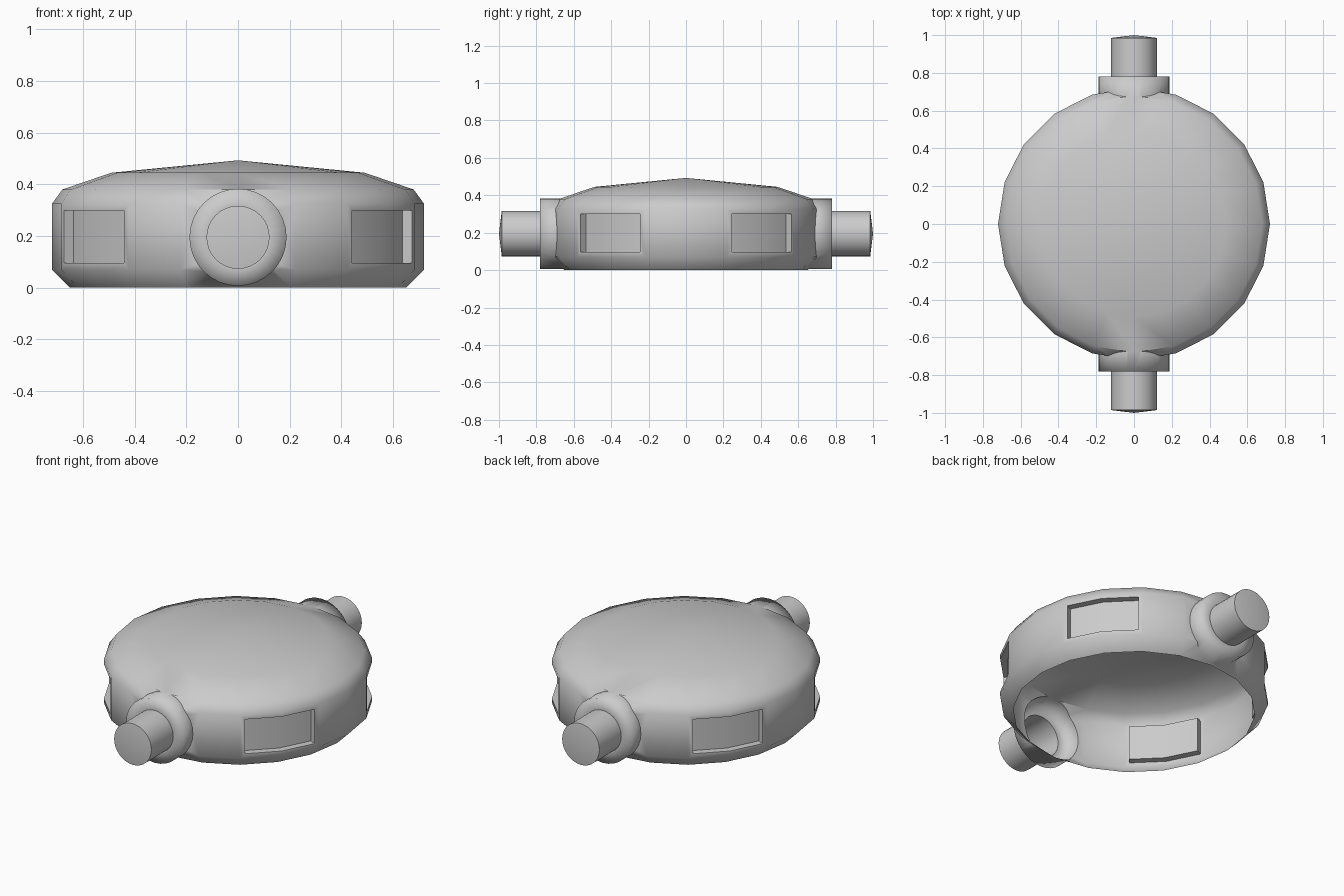
import bpy, bmesh, math
from mathutils import Matrix, Vector

cube = bpy.data.objects.get("Cube")
if cube:
    bpy.data.objects.remove(cube)

AXIS_Z = 0.195        # height of the pipe axis
COLLAR_END = 0.78     # where the collar stops and the pipe starts

grey = bpy.data.materials.new("plain grey")
grey.use_nodes = True
grey.diffuse_color = (0.6, 0.6, 0.6, 1)
grey.node_tree.nodes["Principled BSDF"].inputs["Base Color"].default_value = (0.6, 0.6, 0.6, 1)


def lathe(profile, sides):
    """Closed solid from (radius, height) points turned around z."""
    bm = bmesh.new()
    verts = [bm.verts.new((r, 0, z)) for r, z in profile]
    edges = [bm.edges.new(pair) for pair in zip(verts, verts[1:])]
    bmesh.ops.spin(bm, geom=verts + edges, cent=(0, 0, 0), axis=(0, 0, 1),
                   angle=math.tau, steps=sides, use_merge=False)
    bmesh.ops.remove_doubles(bm, verts=bm.verts, dist=0.0001)
    bmesh.ops.recalc_face_normals(bm, faces=bm.faces)
    return bm


def make_object(name, bm):
    mesh = bpy.data.meshes.new(name)
    bm.to_mesh(mesh)
    bm.free()
    mesh.materials.append(grey)
    obj = bpy.data.objects.new(name, mesh)
    bpy.context.collection.objects.link(obj)
    return obj


# Round housing with a shallow domed top
bm = lathe([(0, 0), (0.65, 0), (0.72, 0.07), (0.72, 0.325),
            (0.68, 0.38), (0.49, 0.445), (0, 0.493)], 20)

# Four recessed windows, each across two wall faces
windows = []
for face in bm.faces:
    c = face.calc_center_median()
    around = math.degrees(math.atan2(abs(c.y), abs(c.x)))
    if abs(face.normal.z) < 0.1 and 20 < around < 50:
        windows.append(face)
bmesh.ops.inset_region(bm, faces=windows, thickness=0.026, use_even_offset=True)
bmesh.ops.inset_region(bm, faces=windows, thickness=0, depth=-0.04, use_even_offset=True)
housing = make_object("housing", bm)

# Collar and pipe at the front and the back, joined to the housing
for name, turn in (("front_pipe", 90), ("back_pipe", -90)):
    bm = lathe([(0, 0.5), (0.188, 0.5), (0.188, COLLAR_END),
                (0.122, COLLAR_END), (0.122, 0.985), (0, 1)], 32)
    bm.transform(Matrix.Translation((0, 0, AXIS_Z)) @ Matrix.Rotation(math.radians(turn), 4, 'X'))
    pipe = make_object(name, bm)
    pipe.hide_render = True
    union = housing.modifiers.new(name, 'BOOLEAN')
    union.operation = 'UNION'
    union.solver = 'EXACT'
    union.object = pipe

graph = bpy.context.evaluated_depsgraph_get()
joined = bpy.data.meshes.new_from_object(housing.evaluated_get(graph))
housing.modifiers.clear()
housing.data = joined
for name in ("front_pipe", "back_pipe"):
    bpy.data.objects.remove(bpy.data.objects[name])

# Open underside, and smooth shading with a soft collar rim
bm = bmesh.new()
bm.from_mesh(joined)
floor = [f for f in bm.faces if all(v.co.z < 0.001 for v in f.verts)]
bmesh.ops.delete(bm, geom=floor, context='FACES')
for face in bm.faces:
    face.smooth = True
for edge in bm.edges:
    collar_rim = all(abs(abs(v.co.y) - COLLAR_END) < 0.002 and
                     Vector((v.co.x, v.co.z - AXIS_Z)).length > 0.16 for v in edge.verts)
    edge.smooth = collar_rim or edge.calc_face_angle(0) < math.radians(50)
bm.to_mesh(joined)
bm.free()
